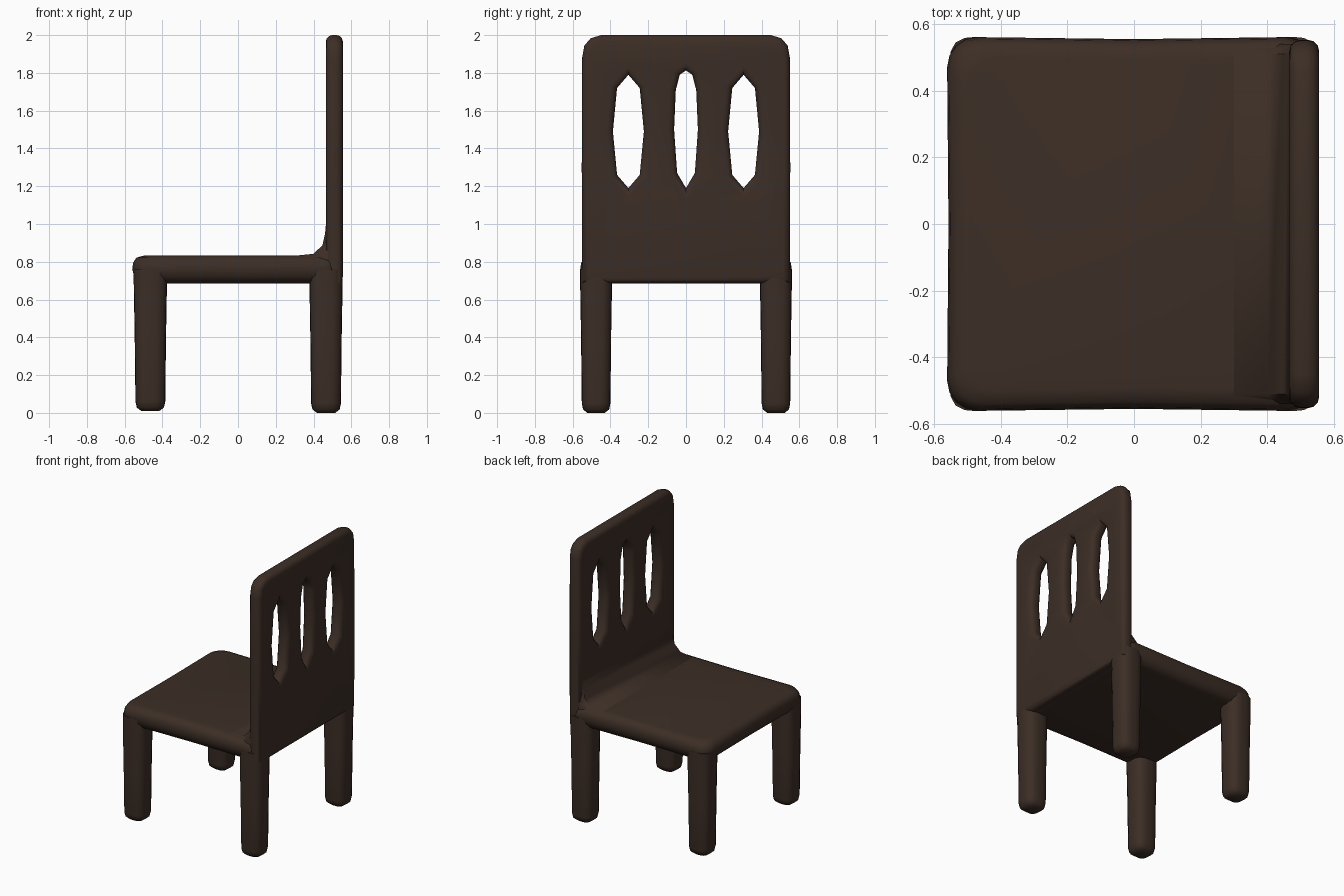
import bpy, bmesh, math

if "Cube" in bpy.data.objects:
    bpy.data.objects.remove(bpy.data.objects["Cube"])

wood = bpy.data.materials.new("dark brown wood")
wood.diffuse_color = (0.045, 0.027, 0.019, 1)
wood.use_nodes = True
wood.node_tree.nodes["Principled BSDF"].inputs["Base Color"].default_value = wood.diffuse_color


def add_object(name, mesh, angle=50):
    mesh.materials.clear()
    mesh.materials.append(wood)
    ob = bpy.data.objects.new(name, mesh)
    bpy.context.scene.collection.objects.link(ob)
    bpy.ops.object.select_all(action='DESELECT')
    ob.select_set(True)
    bpy.context.view_layer.objects.active = ob
    bpy.ops.object.shade_smooth_by_angle(angle=math.radians(angle))
    return ob


def loft(name, rings):
    """Skin a list of equal-length point rings and cap both ends."""
    bm = bmesh.new()
    vs = [[bm.verts.new(p) for p in r] for r in rings]
    n = len(vs[0])
    for a, b in zip(vs, vs[1:]):
        for i in range(n):
            bm.faces.new((a[i], a[(i + 1) % n], b[(i + 1) % n], b[i]))
    bm.faces.new(vs[0])
    bm.faces.new(vs[-1])
    bmesh.ops.recalc_face_normals(bm, faces=bm.faces)
    me = bpy.data.meshes.new(name)
    bm.to_mesh(me)
    bm.free()
    return add_object(name, me)


def soft_square(cx, cy, hx, hy, z, power=3.2, n=20):
    """Superellipse ring: a square with rounded corners."""
    ring = []
    for i in range(n):
        a = 2 * math.pi * (i + 0.5) / n
        c, s = math.cos(a), math.sin(a)
        r = (abs(c) ** power + abs(s) ** power) ** (-1 / power)
        ring.append((cx + hx * r * c, cy + hy * r * s, z))
    return ring


# Four tapered legs with rounded feet
for name, cx, z0 in (("front_leg", -0.464, 0.01), ("back_leg", 0.466, 0.0)):
    for side, s in (("left", -1), ("right", 1)):
        cy = 0.476 * s
        rows = [(0.048, z0), (0.072, z0 + 0.018), (0.079, z0 + 0.05),
                (0.083, 0.4), (0.088, 0.68), (0.088, 0.76)]
        loft(f"{name}_{side}", [soft_square(cx, cy, h, h * 0.96, z) for h, z in rows])


# Seat slab: rounded plan outline, softened rims, sides slightly waisted
def seat_ring(inset, z):
    x0, x1, w, c = -0.56 + inset, 0.545 - inset, 0.56 - inset, 0.09
    pts = []
    for cx, cy, a0 in ((x1 - c, w - c, 0), (x0 + c, w - c, 90),
                       (x0 + c, c - w, 180), (x1 - c, c - w, 270)):
        for k in range(5):
            a = math.radians(a0 + 22.5 * k)
            pts.append((cx + c * math.cos(a), cy + c * math.sin(a), z))
        if a0 == 90:
            pts.append((x0 + 0.004, 0, z))
        if a0 in (0, 180):
            pts.append((0, (w - 0.006) * (1 if a0 == 0 else -1), z))
    return pts


loft("seat", [seat_ring(i, z) for i, z in (
    (0.07, 0.686), (0.03, 0.697), (0.01, 0.725), (0.0, 0.76),
    (0.005, 0.795), (0.022, 0.822), (0.06, 0.832))])

# Backrest: filled outline with three slots and a rounded edge
half = [(0.55, 0.686), (0.552, 1.3), (0.55, 1.88), (0.538, 1.945),
        (0.505, 1.983), (0.45, 2.0)]
outline = half + [(-u, v) for u, v in reversed(half)]
side_slot = [(0, 1.19), (0.06, 1.26), (0.082, 1.49), (0.06, 1.72),
             (0, 1.79), (-0.06, 1.72), (-0.082, 1.49), (-0.06, 1.26)]
mid_slot = [(0, 1.19), (0.047, 1.27), (0.063, 1.5), (0.054, 1.71), (0.033, 1.79),
            (0, 1.813), (-0.033, 1.79), (-0.054, 1.71), (-0.063, 1.5), (-0.047, 1.27)]
slots = [[(u + d, v) for u, v in side_slot] for d in (-0.305, 0.305)] + [mid_slot]

cu = bpy.data.curves.new("backrest_outline", 'CURVE')
cu.dimensions = '2D'
cu.fill_mode = 'BOTH'
cu.bevel_depth = 0.034
cu.bevel_resolution = 2
cu.offset = -0.034
cu.extrude = 0.011
for pts in [outline] + slots:
    sp = cu.splines.new('POLY')
    sp.points.add(len(pts) - 1)
    for p, (u, v) in zip(sp.points, pts):
        p.co = (u, v, 0, 1)
    sp.use_cyclic_u = True
helper = bpy.data.objects.new("backrest_helper", cu)
bpy.context.scene.collection.objects.link(helper)
dg = bpy.context.evaluated_depsgraph_get()
me = bpy.data.meshes.new_from_object(helper.evaluated_get(dg))
bpy.data.objects.remove(helper)
bm = bmesh.new()
bm.from_mesh(me)
bmesh.ops.remove_doubles(bm, verts=bm.verts, dist=0.0005)
for v in bm.verts:  # stand the panel upright
    u, h, t = v.co
    v.co = (0.51 + t, u, h)
bmesh.ops.recalc_face_normals(bm, faces=bm.faces)
bm.to_mesh(me)
bm.free()
add_object("backrest", me, 40)

# Curved fillet between seat and backrest
profile = [(0.28, 0.82), (0.30, 0.832), (0.40, 0.842), (0.447, 0.888),
           (0.461, 0.95), (0.468, 1.03), (0.50, 1.03), (0.50, 0.80)]
rings = []
for y, k in ((-0.54, 0.03), (-0.51, 0.0), (0.51, 0.0), (0.54, 0.03)):
    rings.append([(x + k, y, z - k) for x, z in profile])
loft("seat_back_fillet", rings)
